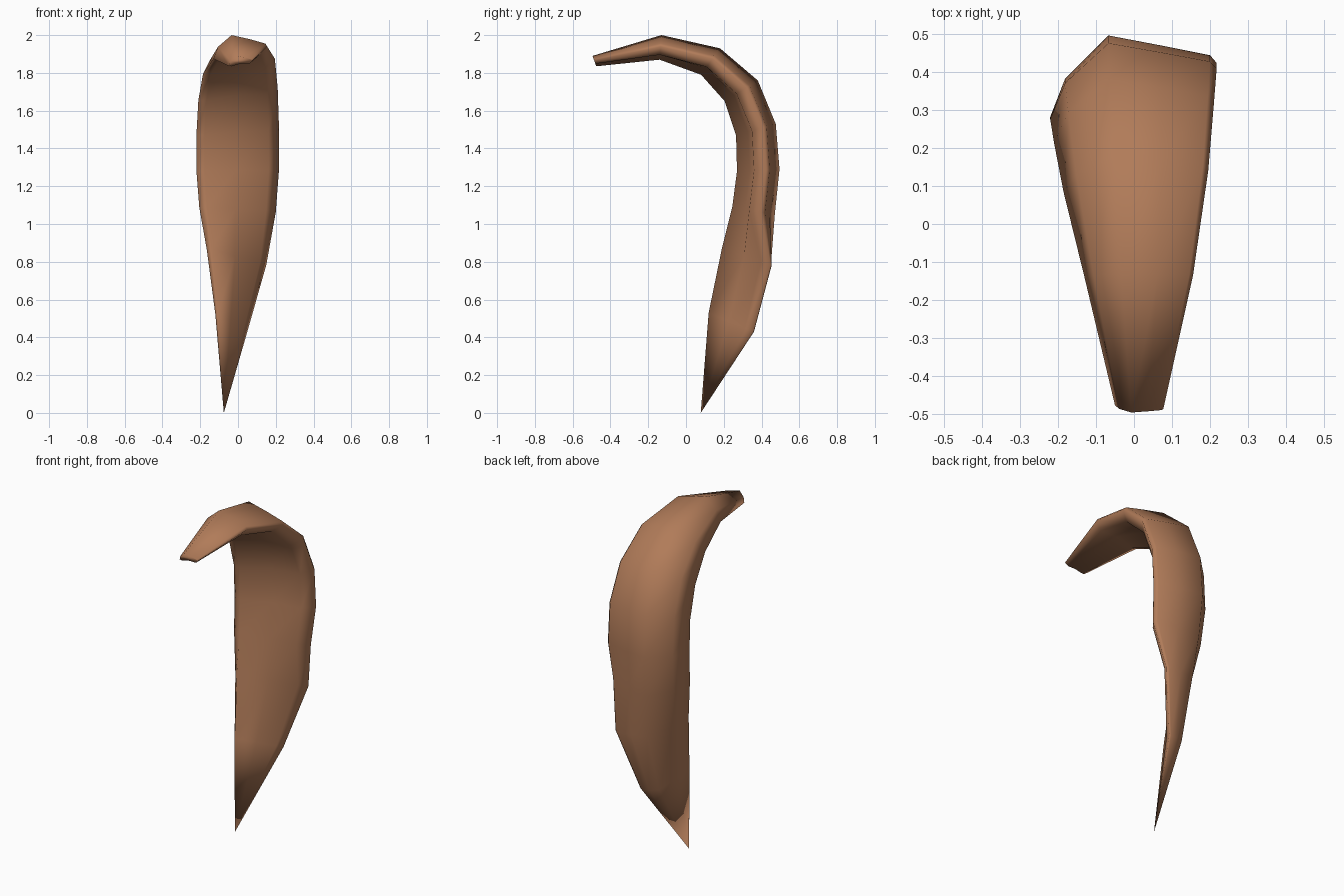
import bpy, bmesh

if "Cube" in bpy.data.objects:
    bpy.data.objects.remove(bpy.data.objects["Cube"])

# Cross-section (across a, depth b) at the pointed base and along the upper blade
LOW = [(-1, .08), (-.85, 0), (-.05, .45), (.8, .8), (1, .98), (.9, 1), (.35, .97), (-.25, .88), (-.8, .45)]
MID = [(-1, .05), (-.8, 0), (-.05, .3), (.75, .4), (1, .68), (.92, .77), (.35, .88), (-.3, 1), (-.82, .5)]

# Rings: left x, right x, inner (y, z), outer (y, z), blend from LOW to MID
RINGS = [
    (-.12, .05, (.12, .53), (.36, .43), 0),
    (-.165, .15, (.19, .87), (.46, .78), .1),
    (-.205, .20, (.245, 1.09), (.47, 1.05), 1),
    (-.22, .217, (.27, 1.28), (.495, 1.29), 1),
    (-.22, .217, (.265, 1.47), (.475, 1.53), 1),
    (-.21, .21, (.205, 1.65), (.38, 1.76), 1.1),
    (-.185, .195, (.08, 1.79), (.18, 1.93), 1.25),
    (-.13, .155, (-.14, 1.87), (-.13, 2.0), 1.5),
    (-.05, .077, (-.475, 1.835), (-.495, 1.89), 1.4),
]

bm = bmesh.new()
rings = []
for left, right, inner, outer, t in RINGS:
    ring = []
    for (a0, b0), (a1, b1) in zip(LOW, MID):
        a, b = a0 + (a1 - a0) * t, b0 + (b1 - b0) * t
        a, b = max(-1, min(1, a)), max(0, min(1, b))
        ring.append(bm.verts.new(((left + right) / 2 + a * (right - left) / 2,
                                  inner[0] + (outer[0] - inner[0]) * b,
                                  inner[1] + (outer[1] - inner[1]) * b)))
    rings.append(ring)

# Skin between rings, fan to the base point, cap the blunt end
n = len(LOW)
for r, s in zip(rings, rings[1:]):
    for i in range(n):
        j = (i + 1) % n
        bm.faces.new((r[i], r[j], s[j], s[i]))
base = bm.verts.new((-.075, .078, 0))
for i in range(n):
    bm.faces.new((base, rings[0][(i + 1) % n], rings[0][i]))
bm.faces.new(rings[-1])
bmesh.ops.recalc_face_normals(bm, faces=bm.faces)

# Smooth shading throughout
for f in bm.faces:
    f.smooth = True

mesh = bpy.data.meshes.new("curved_blade")
bm.to_mesh(mesh)
bm.free()
blade = bpy.data.objects.new("curved_blade", mesh)
bpy.context.collection.objects.link(blade)

# Single brown colour
brown = bpy.data.materials.new("warm_brown")
brown.diffuse_color = (.44, .2, .1, 1)
brown.use_nodes = True
brown.node_tree.nodes["Principled BSDF"].inputs["Base Color"].default_value = brown.diffuse_color
mesh.materials.append(brown)
